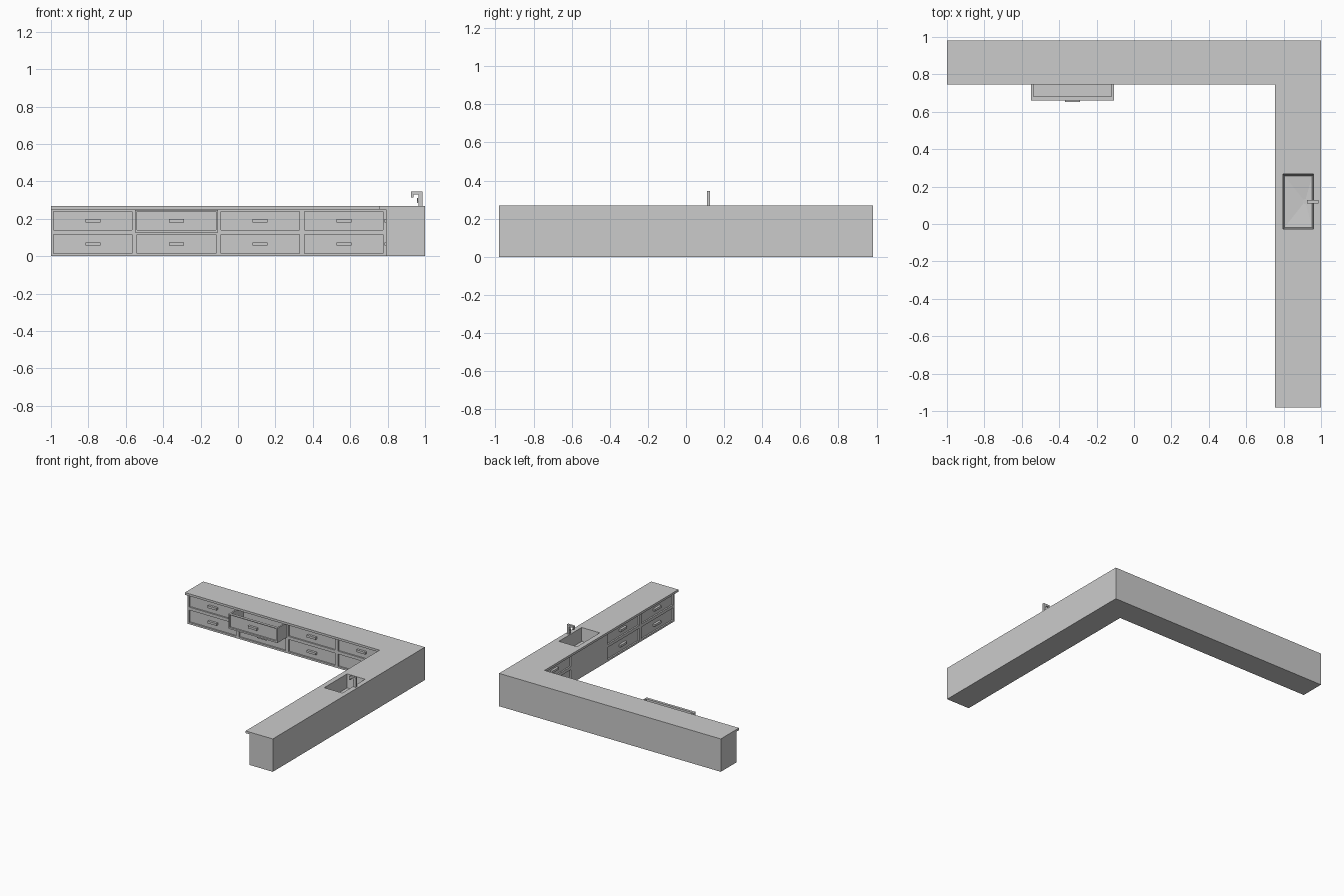
import bpy, bmesh

if "Cube" in bpy.data.objects:
    bpy.data.objects.remove(bpy.data.objects["Cube"])

FRONT_Y, FRONT_X = 0.78, 0.79     # cabinet faces of the back and right runs
TOP, SLAB = 0.268, 0.25           # worktop top and underside
PW, PH, RECESS = 0.42, 0.10, 0.012
ROWS = (0.065, 0.19)


def finish(bm, name):
    bmesh.ops.recalc_face_normals(bm, faces=bm.faces)
    me = bpy.data.meshes.new(name)
    bm.to_mesh(me)
    bm.free()
    ob = bpy.data.objects.new(name, me)
    bpy.context.collection.objects.link(ob)
    return ob


def add_box(bm, x0, x1, y0, y1, z0, z1):
    verts = bmesh.ops.create_cube(bm, size=1)["verts"]
    for v in verts:
        v.co = ((x0 + x1) / 2 + v.co.x * (x1 - x0),
                (y0 + y1) / 2 + v.co.y * (y1 - y0),
                (z0 + z1) / 2 + v.co.z * (z1 - z0))


def boxes(name, items):
    bm = bmesh.new()
    for b in items:
        add_box(bm, *b)
    return finish(bm, name)


def prism(name, pts, z0, z1):
    bm = bmesh.new()
    f = bm.faces.new([bm.verts.new((x, y, z0)) for x, y in pts])
    ext = bmesh.ops.extrude_face_region(bm, geom=[f])["geom"]
    for v in ext:
        if isinstance(v, bmesh.types.BMVert):
            v.co.z = z1
    return finish(bm, name)


def cut(ob, cutter):
    cutter.hide_render = True
    m = ob.modifiers.new("cut", "BOOLEAN")
    m.operation, m.solver, m.object = "DIFFERENCE", "EXACT", cutter
    bpy.context.view_layer.objects.active = ob
    bpy.ops.object.modifier_apply(modifier=m.name)


def l_shape(fx, fy):
    return [(-1, .98), (-1, fy), (fx, fy), (fx, -.98), (1, -.98), (1, .98)]


# cabinet carcass and overhanging worktop
cabinet = prism("cabinet_body", l_shape(FRONT_X, FRONT_Y), 0, SLAB)
worktop = prism("worktop", l_shape(0.755, 0.745), SLAB, TOP)

# recessed drawer panels with bar handles
recesses, handles = [], []
for z in ROWS:
    for i in range(4):
        x = -1 + 0.4475 * (i + 0.5)
        if not (i == 1 and z == ROWS[1]):          # this drawer is open
            recesses.append((x - PW / 2, x + PW / 2, FRONT_Y - .05, FRONT_Y + RECESS,
                             z - PH / 2, z + PH / 2))
            handles.append((x - .04, x + .04, FRONT_Y - .007, FRONT_Y + RECESS,
                            z - .009, z + .009))
    for i in (0, 1, 3):                            # the sink bay is plain
        y = -.98 + 0.44 * (i + 0.5)
        w = PW - .008
        recesses.append((FRONT_X - .005, FRONT_X + RECESS, y - w / 2, y + w / 2,
                         z - PH / 2, z + PH / 2))
        handles.append((FRONT_X - .007, FRONT_X + RECESS, y - .04, y + .04,
                        z - .009, z + .009))

# corner recesses of the two runs are cut one run at a time
cutters = [boxes("panel_cutter_back", [r for r in recesses if r[2] > .7]),
           boxes("panel_cutter_right", [r for r in recesses if r[2] < .7]),
           boxes("drawer_bay_cutter", [(-.5515, -.106, .7, .96, .126, .247)])]
for c in cutters:
    cut(cabinet, c)

# open drawer: hollow tray with a recessed front
dx0, dx1, dy = -.55, -.1075, 0.66
cx = (dx0 + dx1) / 2
drawer = boxes("open_drawer", [(dx0, dx1, dy, .85, .127, .246)])
cutters.append(boxes("drawer_cutter", [
    (dx0 + .012, dx1 - .012, dy + .022, .84, .14, .3),
    (cx - PW / 2, cx + PW / 2, dy - .05, dy + RECESS, .14, .24)]))
cut(drawer, cutters[-1])
handles.append((cx - .04, cx + .04, dy - .007, dy + RECESS, .181, .199))
boxes("drawer_handles", handles)

# sink basin: tapered walls, floor falling to the drain
bm = bmesh.new()
rings = []
for x0, x1, y0, y1, z in ((.797, .96, -.027, .267, .3), (.797, .96, -.027, .267, TOP),
                          (.805, .953, -.018, .256, .16)):
    rings.append([bm.verts.new((x, y, z)) for x, y in
                  ((x0, y0), (x1, y0), (x1, y1), (x0, y1))])
apex = bm.verts.new((.914, .12, .15))
bm.faces.new(rings[0])
for i in range(4):
    j = (i + 1) % 4
    for a, b in zip(rings, rings[1:]):
        bm.faces.new((a[i], a[j], b[j], b[i]))
    bm.faces.new((rings[2][i], rings[2][j], apex))
basin = finish(bm, "basin_cutter")
cutters.append(basin)
cut(cabinet, basin)
cut(worktop, basin)

bpy.ops.mesh.primitive_cylinder_add(vertices=16, radius=.013, depth=.008,
                                    location=(.914, .12, .152))
bpy.context.object.name = "drain"

# faucet: square tube bent over the basin, with a small lever
fy, w = .118, .009
tube = [(.966, TOP), (.966, .33), (.937, .33), (.937, .315), (.925, .315),
        (.925, .345), (.986, .345), (.986, TOP)]
bm = bmesh.new()
f = bm.faces.new([bm.verts.new((x, fy - w, z)) for x, z in tube])
for v in bmesh.ops.extrude_face_region(bm, geom=[f])["geom"]:
    if isinstance(v, bmesh.types.BMVert):
        v.co.y = fy + w
finish(bm, "faucet")
boxes("faucet_lever", [(.957, .967, fy - .004, fy + .004, .285, .293),
                       (.957, .962, fy - .004, fy + .004, .285, .312)])

for c in cutters:
    bpy.data.objects.remove(c)
